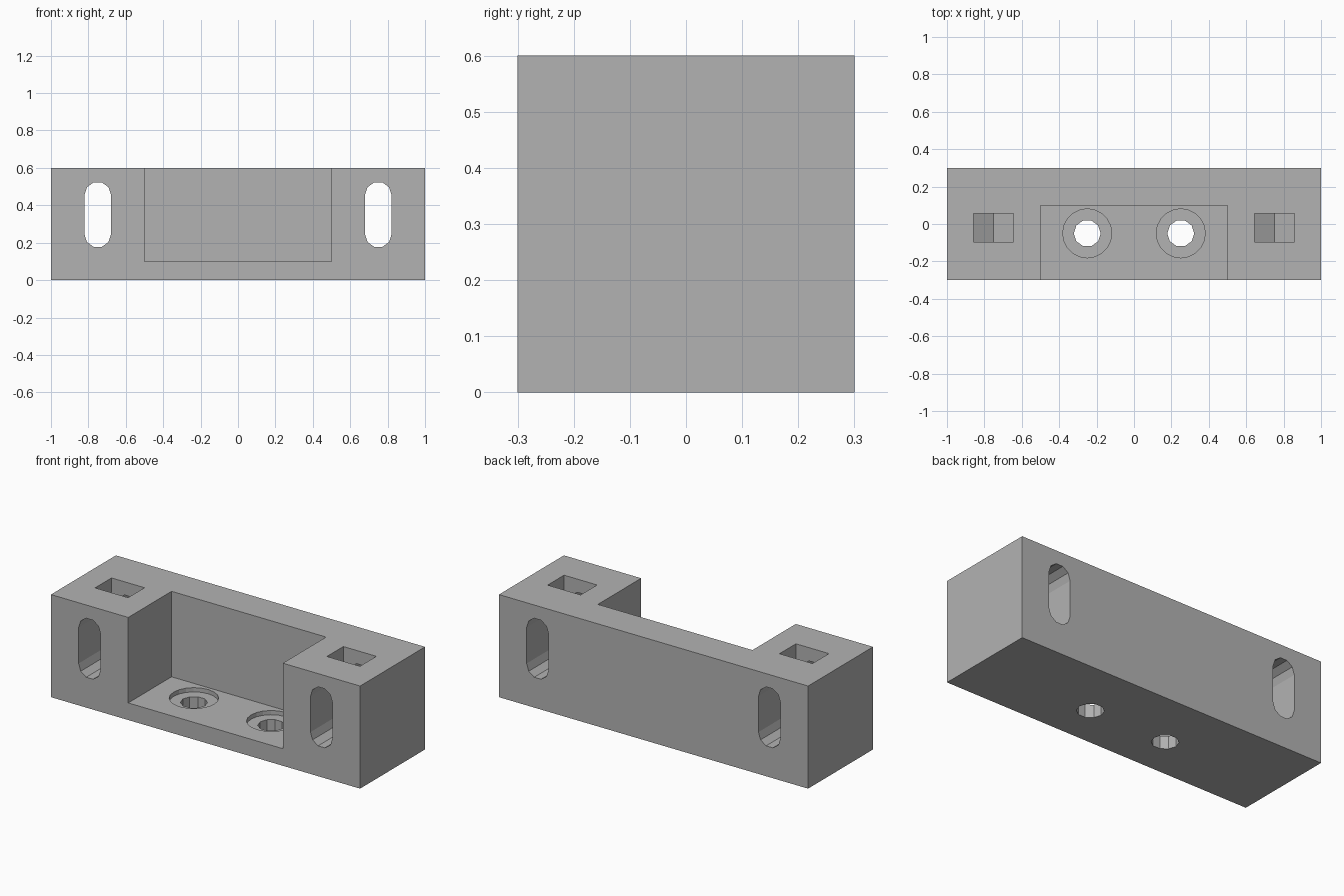
import bpy
import bmesh
from math import cos, sin, pi, radians
from mathutils import Matrix, Vector

old = bpy.data.objects.get("Cube")
if old:
    bpy.data.objects.remove(old, do_unlink=True)

grey = bpy.data.materials.new("plain_grey")
grey.use_nodes = True
GREY = (0.45, 0.45, 0.45, 1)
grey.diffuse_color = GREY
grey.node_tree.nodes["Principled BSDF"].inputs["Base Color"].default_value = GREY


def make_object(name, bm):
    bmesh.ops.recalc_face_normals(bm, faces=bm.faces)
    mesh = bpy.data.meshes.new(name)
    bm.to_mesh(mesh)
    bm.free()
    mesh.materials.append(grey)
    obj = bpy.data.objects.new(name, mesh)
    bpy.context.collection.objects.link(obj)
    return obj


def box(name, low, high):
    low, high = Vector(low), Vector(high)
    bm = bmesh.new()
    bmesh.ops.create_cube(bm, size=1)
    bmesh.ops.scale(bm, vec=high - low, verts=bm.verts)
    bmesh.ops.translate(bm, vec=(low + high) / 2, verts=bm.verts)
    return make_object(name, bm)


def prism(name, points, start, depth, matrix=Matrix()):
    """Extrude a flat outline along its local z, then place it."""
    bm = bmesh.new()
    face = bm.faces.new([bm.verts.new((x, y, start)) for x, y in points])
    ext = bmesh.ops.extrude_face_region(bm, geom=[face])
    top = [v for v in ext["geom"] if isinstance(v, bmesh.types.BMVert)]
    bmesh.ops.translate(bm, vec=(0, 0, depth), verts=top)
    bmesh.ops.transform(bm, matrix=matrix, verts=bm.verts)
    return make_object(name, bm)


def ring(cx, cy, r, sides):
    return [(cx + r * cos(2 * pi * i / sides), cy + r * sin(2 * pi * i / sides))
            for i in range(sides)]


def stadium(cx, low, high, r, sides):
    """Upper half circle at high, lower half circle at low."""
    half = sides // 2
    arc = [pi * i / half for i in range(half + 1)]
    return ([(cx + r * cos(a), high + r * sin(a)) for a in arc] +
            [(cx - r * cos(a), low - r * sin(a)) for a in arc])


# Main block
block = box("mounting_block", (-1, -0.3, 0), (1, 0.3, 0.6))

# Front recess
cutters = [box("recess_cutter", (-0.5, -0.5, 0.1), (0.5, 0.1, 0.8))]

upright = Matrix.Rotation(radians(90), 4, "X")
for side, sx in (("left", 1), ("right", -1)):
    # Counterbored screw holes in the recess floor
    hole, bolt = 0.25 * sx, 0.75 * sx
    cutters.append(prism(side + "_screw_hole_cutter",
                         ring(hole, -0.05, 0.072, 10), -0.1, 0.3))
    cutters.append(prism(side + "_counterbore_cutter",
                         ring(hole, -0.05, 0.131, 20), 0.075, 0.1))
    # Long bolt slots from front to back
    cutters.append(prism(side + "_bolt_slot_cutter",
                         stadium(bolt, 0.245, 0.455, 0.071, 10), -0.5, 1, upright))
    # Nut pockets open at the top, with a pointed floor
    w, tip = 0.107, 0.124
    pocket = [(bolt - w, 0.8), (bolt - w, 0.25 - tip / 2), (bolt, 0.25 - tip),
              (bolt + w, 0.25 - tip / 2), (bolt + w, 0.8)]
    cutters.append(prism(side + "_nut_pocket_cutter", pocket, -0.055, 0.152, upright))

for cutter in cutters:
    cutter.hide_render = True
    cutter.hide_set(True)
    mod = block.modifiers.new(cutter.name, "BOOLEAN")
    mod.operation = "DIFFERENCE"
    mod.solver = "EXACT"
    mod.object = cutter
